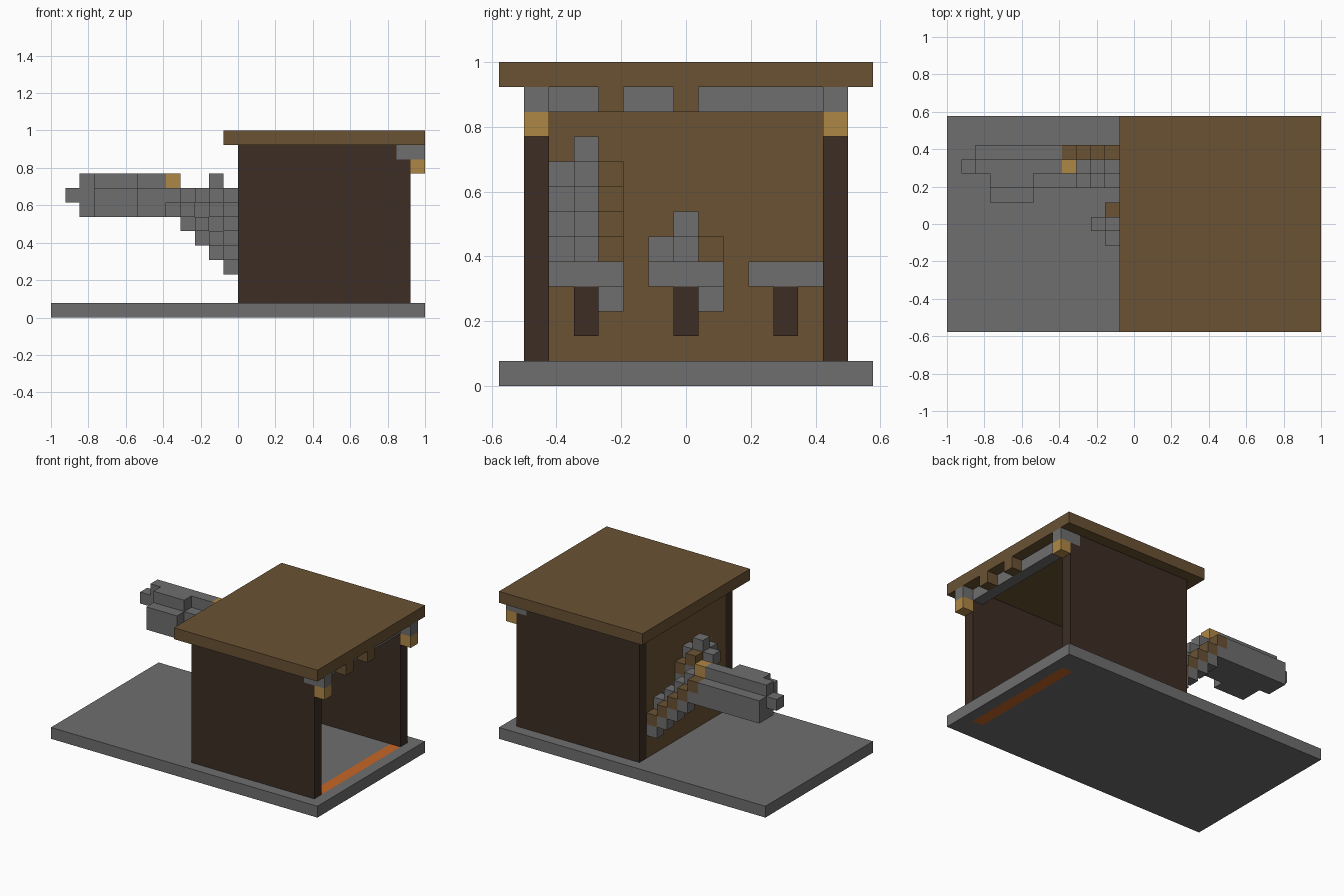
import bpy
import bmesh
from mathutils import Matrix, Vector

CELL = 1 / 13  # edge length of one block

cube = bpy.data.objects.get("Cube")
if cube:
    bpy.data.objects.remove(cube, do_unlink=True)


def make_material(name, rgb):
    mat = bpy.data.materials.new(name)
    mat.use_nodes = True
    color = (*rgb, 1)
    mat.diffuse_color = color
    mat.node_tree.nodes["Principled BSDF"].inputs["Base Color"].default_value = color
    return mat


stone = make_material("stone grey", (.156, .156, .156))
wood = make_material("plank brown", (.144, .084, .034))
dark_wood = make_material("dark wood", (.045, .026, .017))
tan = make_material("tan wood", (.43, .242, .06))
ember = make_material("ember orange", (.56, .13, .02))


def build(name, material, boxes):
    """Join boxes given as (x range, y range, z range) in block units."""
    bm = bmesh.new()
    for spans in boxes:
        low = Vector([s[0] for s in spans]) * CELL
        high = Vector([s[1] for s in spans]) * CELL
        place = Matrix.Translation((low + high) / 2) @ Matrix.Diagonal((*(high - low), 1))
        bmesh.ops.create_cube(bm, size=1, matrix=place)
    mesh = bpy.data.meshes.new(name)
    bm.to_mesh(mesh)
    bm.free()
    mesh.materials.append(material)
    obj = bpy.data.objects.new(name, mesh)
    bpy.context.collection.objects.link(obj)
    return obj


def cell(start):
    return (start, start + 1)


# Shared spans of the hut
full_y = (-7.5, 7.5)
inner_y = (-5.5, 5.5)
wall_sides = {"right": cell(-6.5), "left": cell(5.5)}
floor_z, beam_z, door_x = cell(0), cell(11), cell(11)

# Floor slab around the glowing threshold
build("floor_slab", stone, [
    ((-13, 11), full_y, floor_z),
    (cell(12), full_y, floor_z),
    (door_x, (-7.5, -5.5), floor_z),
    (door_x, (5.5, 7.5), floor_z)])
build("threshold_strip", ember, [(door_x, inner_y, floor_z)])

# Roof and walls
build("roof_slab", wood, [((-1, 13), full_y, cell(12))])
build("back_wall", wood, [(cell(0), inner_y, (1, 12))])
for side, span in wall_sides.items():
    build(side + "_wall", dark_wood, [
        ((0, 12), span, (1, 11)), ((0, 11), span, beam_z)])
    build(side + "_corner_bracket", stone, [((11, 13), span, beam_z)])
    build(side + "_corner_lantern", tan, [(cell(12), span, cell(10))])

# Lintel and rafter ends over the doorway
build("lintel", stone, [(door_x, inner_y, beam_z)])
build("rafter_ends", wood, [(cell(12), cell(y), beam_z) for y in (-3.5, -.5)])


def stepped_device(label, x, y, complete):
    """Rising stepped body with a grip; it climbs towards -x from x."""
    left, mid, right = cell(y + .5), cell(y - .5), cell(y - 1.5)
    body, trim = [], []
    for i in range(5):
        step = cell(x - 1 - i)
        capped = complete and i == 4
        body += [(step, left, cell(3 + i)),
                 (step, mid, (4 + i, 5 + i if capped else 6 + i)),
                 (step, right, cell(4 + i))]
        trim.append((step, left, cell(4 + i)))
    if not complete:
        body.append((cell(x - 6), mid, cell(8)))
    build(label + "_body", stone, body)
    build(label + "_trim", wood, trim)
    build(label + "_guard", stone, [((x, x + 2), (y - 1.5, y + 1.5), cell(4))])
    build(label + "_grip", dark_wood, [(cell(x + 1), mid, (2, 4))])


# Three devices passing through the back wall in turn
stepped_device("first_device", 6, -4, False)
stepped_device("second_device", 3, 0, False)
stepped_device("third_device", 0, 4, True)

# Long barrel on the outermost device
build("barrel", stone, [
    ((-11, -5), cell(4.5), (7, 9)),
    ((-11, -5), cell(3.5), (7, 10)),
    ((-10, -7), cell(2.5), (7, 10)),
    ((-7, -5), cell(2.5), (7, 9)),
    ((-10, -7), cell(1.5), (7, 9)),
    (cell(-12), cell(3.5), cell(8))])
build("barrel_cap", tan, [(cell(-5), cell(3.5), cell(9))])
